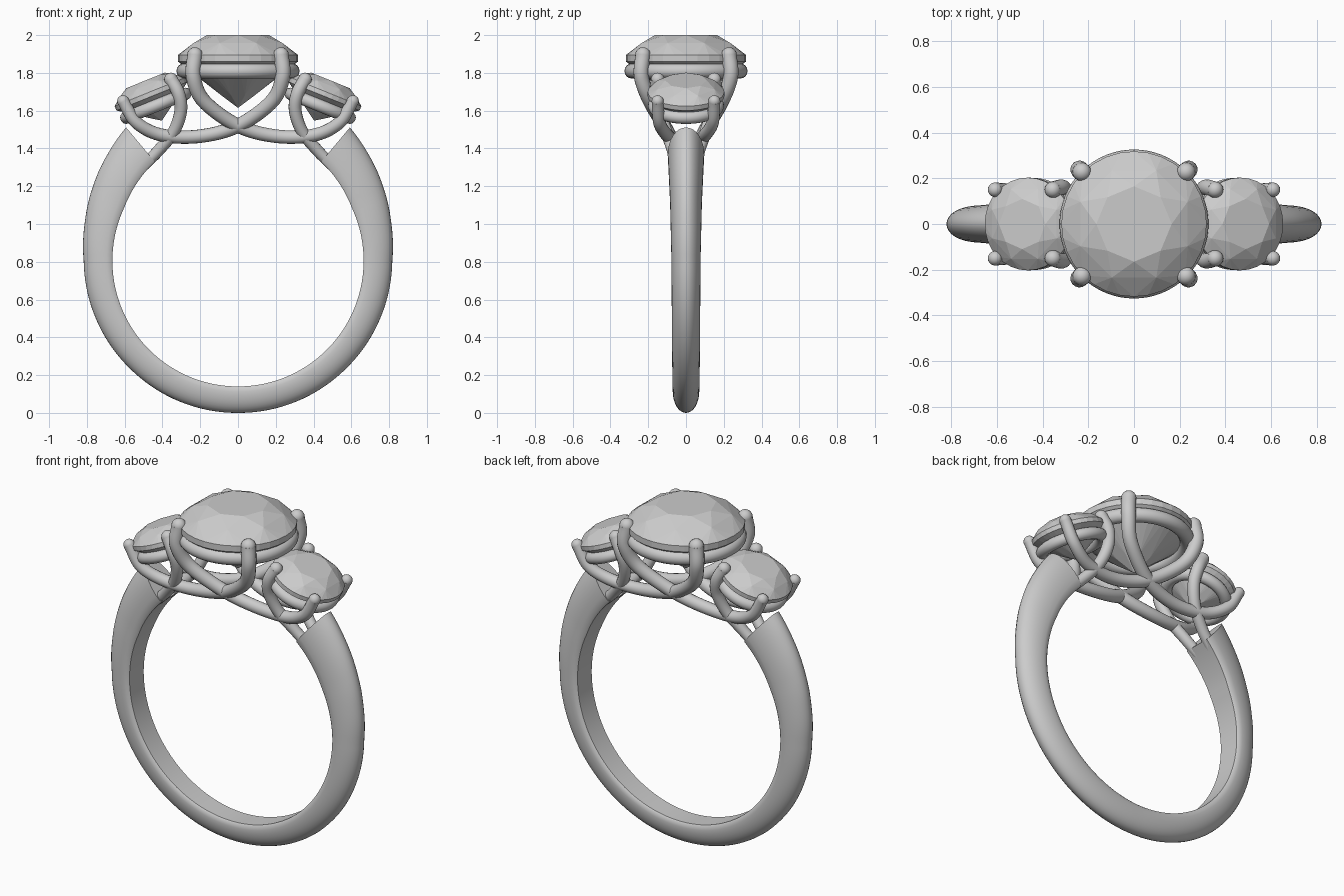
import bpy, bmesh, math
from mathutils import Vector, Matrix

if "Cube" in bpy.data.objects:
    bpy.data.objects.remove(bpy.data.objects["Cube"])

C = 0.805  # height of the finger-hole centre


def add_mesh(name, bm, smooth=True):
    bmesh.ops.recalc_face_normals(bm, faces=bm.faces)
    me = bpy.data.meshes.new(name)
    bm.to_mesh(me)
    bm.free()
    ob = bpy.data.objects.new(name, me)
    bpy.context.collection.objects.link(ob)
    if smooth:
        bpy.ops.object.select_all(action='DESELECT')
        ob.select_set(True)
        bpy.context.view_layer.objects.active = ob
        bpy.ops.object.shade_smooth_by_angle(angle=math.radians(40))
    return ob


def interp(keys, t):
    """Smooth interpolation through evenly or unevenly spaced (t, value) keys."""
    for (a, va), (b, vb) in zip(keys, keys[1:]):
        if t <= b:
            return va + (vb - va) * (t - a) / (b - a)
    return keys[-1][1]


def spline(pts, n=10):
    """Catmull-Rom samples through the points."""
    p = [Vector(q) for q in pts]
    p = [2 * p[0] - p[1]] + p + [2 * p[-1] - p[-2]]
    out = []
    for i in range(1, len(p) - 2):
        a, b, c, d = p[i - 1:i + 3]
        for k in range(n):
            t = k / n
            out.append(0.5 * (2 * b + (c - a) * t + (2 * a - 5 * b + 4 * c - d) * t * t
                              + (3 * b - a - 3 * c + d) * t ** 3))
    return out + [p[-2]]


def loft(bm, rings, closed=False):
    vs = [[bm.verts.new(q) for q in r] for r in rings]
    n = len(vs[0])
    pairs = list(zip(vs, vs[1:])) + ([(vs[-1], vs[0])] if closed else [])
    for a, b in pairs:
        for i in range(n):
            bm.faces.new((a[i], a[(i + 1) % n], b[(i + 1) % n], b[i]))
    if not closed:
        bm.faces.new(vs[0])
        bm.faces.new(vs[-1])


def wire(name, pts, r0, r1, sides=16):
    """Round wire with tapering radius and ball-shaped ends."""
    path = spline(pts)
    bm = bmesh.new()
    rings = []
    up = Vector((0.13, 1, 0.07))
    for i, q in enumerate(path):
        t = (path[min(i + 1, len(path) - 1)] - path[max(i - 1, 0)]).normalized()
        u = (up - t * up.dot(t)).normalized()
        up = u
        v = t.cross(u)
        r = r0 + (r1 - r0) * i / (len(path) - 1)
        rings.append([q + r * (u * math.cos(a) + v * math.sin(a))
                      for a in (2 * math.pi * k / sides for k in range(sides))])
    loft(bm, rings)
    for q, r in ((path[0], r0), (path[-1], r1)):
        bmesh.ops.create_uvsphere(bm, u_segments=16, v_segments=10, radius=r,
                                  matrix=Matrix.Translation(q))
    return add_mesh(name, bm)


def stone(name, r, crown, depth, girdle, table, mat):
    """Faceted round brilliant: hull of table, crown, girdle and point."""
    bm = bmesh.new()

    def ring(rad, z, n, off=0.0):
        for k in range(n):
            a = 2 * math.pi * (k + off) / n
            bm.verts.new((rad * math.cos(a), rad * math.sin(a), z))
    ring(table, crown, 8)
    ring((table + r) / 2 + 0.04 * r, crown * 0.60, 8, 0.5)
    ring(r, 0, 32)
    ring(r, -girdle, 32)
    ring(r * 0.3, -girdle - (depth - girdle) * 0.73, 8, 0.5)
    bm.verts.new((0, 0, -depth))
    bmesh.ops.convex_hull(bm, input=bm.verts)
    bmesh.ops.dissolve_limit(bm, angle_limit=0.01, verts=bm.verts, edges=bm.edges)
    bm.transform(mat)
    return add_mesh(name, bm, smooth=False)


def hoop(name, R, r, mat):
    bm = bmesh.new()
    rings = []
    for i in range(64):
        a = 2 * math.pi * i / 64
        rings.append([((R + r * math.cos(b)) * math.cos(a), (R + r * math.cos(b)) * math.sin(a),
                       r * math.sin(b)) for b in (2 * math.pi * k / 16 for k in range(16))])
    loft(bm, rings, closed=True)
    bm.transform(mat)
    return add_mesh(name, bm)


# Shank: D-shaped section swept round the finger, growing taller to the shoulders
outer = [(-90, .805), (-45, .808), (0, .817), (14, .836), (27, .863), (40, .894), (50, .922)]
inner = [(-90, .665), (25, .665), (50, .685)]
width = [(-90, .070), (0, .077), (25, .084), (50, .097)]
bm = bmesh.new()
rings = []
N = 112
for i in range(N + 1):
    a = -230 + 280 * i / N
    e = a if a >= -90 else -180 - a
    ro, ri, w = interp(outer, e), interp(inner, e), interp(width, e)
    h = ro - ri
    sec = [(-w * .86, 0), (-w * .4, 0), (0, 0), (w * .4, 0), (w * .86, 0), (w * .96, h * .06)]
    for k in range(17):
        b = math.pi * k / 16
        sec.append((w * math.cos(b), h * (.2 + .8 * math.sin(b))))
    sec.append((-w * .96, h * .06))
    ca, sa = math.cos(math.radians(a)), math.sin(math.radians(a))
    rings.append([((ri + d) * ca, y, C + (ri + d) * sa) for y, d in sec])
loft(bm, rings)
add_mesh("shank", bm)

# Centre stone and its seat hoop
stone("centre_stone", .318, .105, .28, .035, .165, Matrix.Translation((0, 0, 1.895)))
hoop("centre_seat", .286, .04, Matrix.Translation((0, 0, 1.81)))

# Side stones, tilted outwards, with seat hoops
tilt = math.radians(22)
for s, side in ((-1, "left"), (1, "right")):
    m = Matrix.Translation((s * .465, 0, 1.70)) @ Matrix.Rotation(s * tilt, 4, 'Y')
    stone(side + "_stone", .203, .065, .165, .025, .11, m)
    hoop(side + "_seat", .168, .033, m @ Matrix.Translation((0, 0, -.08)))

# Prongs: crossing wires from centre stone to the far side stone, and shoulder prongs
cross = [(-.228, .228, 1.895), (-.236, .236, 1.78), (-.18, .19, 1.65), (0, .115, 1.52),
         (.2, .085, 1.465), (.4, .10, 1.47), (.535, .14, 1.535), (.608, .15, 1.65)]
shoulder = [(.355, .15, 1.765), (.315, .16, 1.69), (.303, .14, 1.60), (.34, .105, 1.49),
            (.42, .07, 1.39), (.50, .05, 1.31)]
for sx, a in ((-1, "left"), (1, "right")):
    for sy, b in ((-1, "front"), (1, "back")):
        wire(f"{b}_{a}_crossing_prong", [(sx * x, sy * y, z) for x, y, z in cross], .041, .032)
        wire(f"{b}_{a}_shoulder_prong", [(sx * x, sy * y, z) for x, y, z in shoulder], .036, .03)
